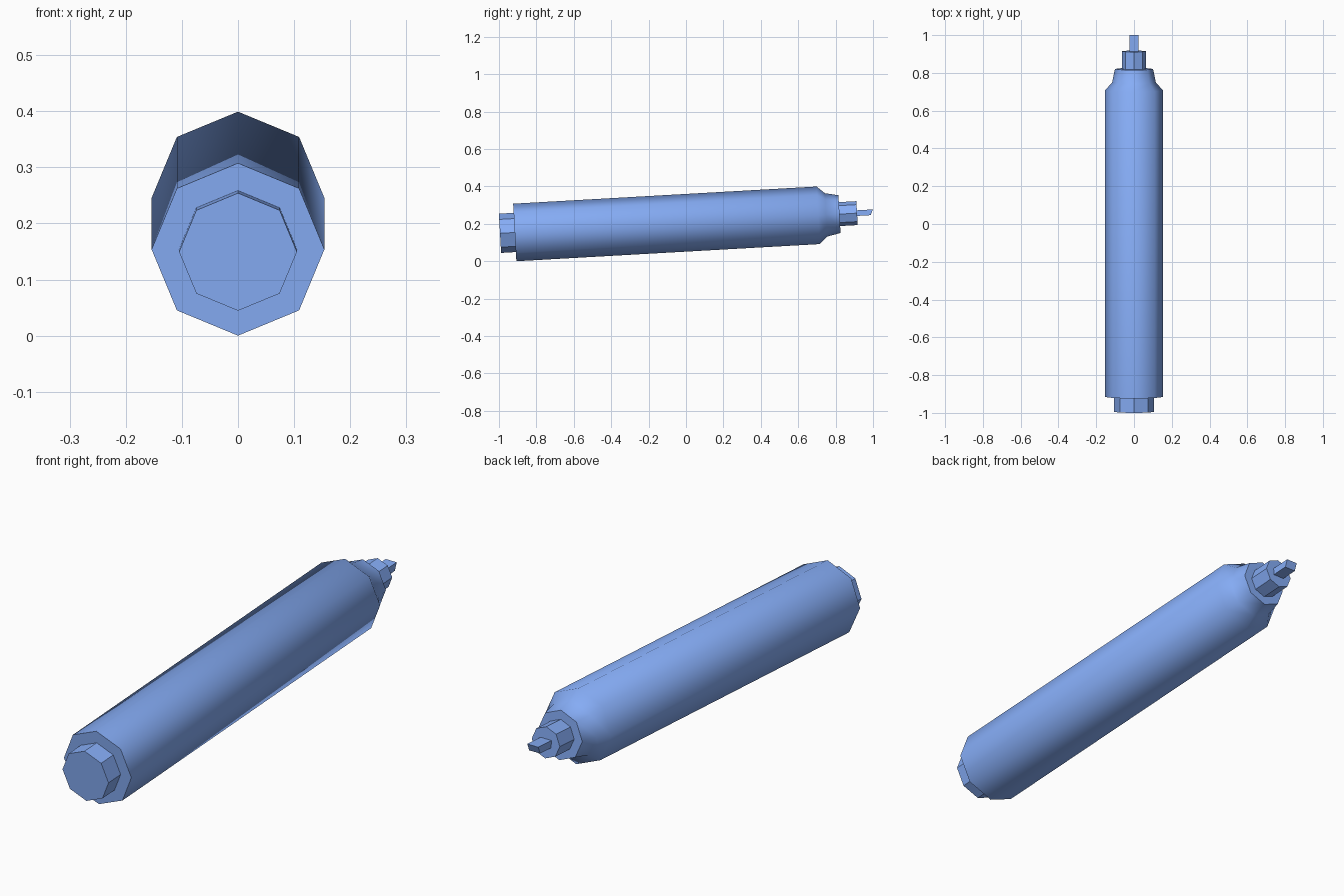
import bpy, bmesh, math

if "Cube" in bpy.data.objects:
    bpy.data.objects.remove(bpy.data.objects["Cube"])

TILT = math.atan(0.0565)   # whole model leans up towards the back
HEIGHT = 0.2055            # axis height at y = 0

blue = bpy.data.materials.new("blue_plastic")
blue.diffuse_color = (0.24, 0.42, 0.93, 1)
blue.use_nodes = True
blue.node_tree.nodes["Principled BSDF"].inputs["Base Color"].default_value = blue.diffuse_color


def finish(name, bm, smooth=False):
    bmesh.ops.recalc_face_normals(bm, faces=bm.faces)
    mesh = bpy.data.meshes.new(name)
    bm.to_mesh(mesh)
    bm.free()
    mesh.materials.append(blue)
    obj = bpy.data.objects.new(name, mesh)
    bpy.context.collection.objects.link(obj)
    obj.location.z = HEIGHT
    obj.rotation_euler.x = TILT
    if smooth:
        bpy.ops.object.select_all(action='DESELECT')
        obj.select_set(True)
        bpy.context.view_layer.objects.active = obj
        bpy.ops.object.shade_smooth_by_angle(angle=math.radians(55))
    return obj


def lathe(name, profile, sides=8, smooth=False):
    """Closed turned part along y; profile is a list of (y, radius)."""
    bm = bmesh.new()
    rings = []
    for y, r in profile:
        angles = [2 * math.pi * i / sides for i in range(sides)]
        rings.append([bm.verts.new((r * math.sin(a), y, r * math.cos(a)))
                      for a in angles])
    for a, b in zip(rings, rings[1:]):
        for i in range(sides):
            j = (i + 1) % sides
            bm.faces.new((a[i], a[j], b[j], b[i]))
    bm.faces.new(rings[0])
    bm.faces.new(rings[-1])
    return finish(name, bm, smooth)


# Barrel with stepped shoulder
lathe("barrel", [(-0.917, 0.154), (0.708, 0.154),
                 (0.75, 0.116), (0.822, 0.101)], smooth=True)

# End plug and nib collar
lathe("end_plug", [(-0.996, 0.105), (-0.917, 0.105)])
lathe("nib_collar", [(0.822, 0.064), (0.916, 0.064)])

# Flat nib with slanted end
bm = bmesh.new()
bmesh.ops.create_cube(bm, size=1)
for v in bm.verts:
    top, back = v.co.z > 0, v.co.y > 0
    v.co.x *= 0.05
    v.co.z = 0.015 if top else -0.015
    v.co.y = (1.002 if top else 0.988) if back else 0.916
finish("nib", bm)
